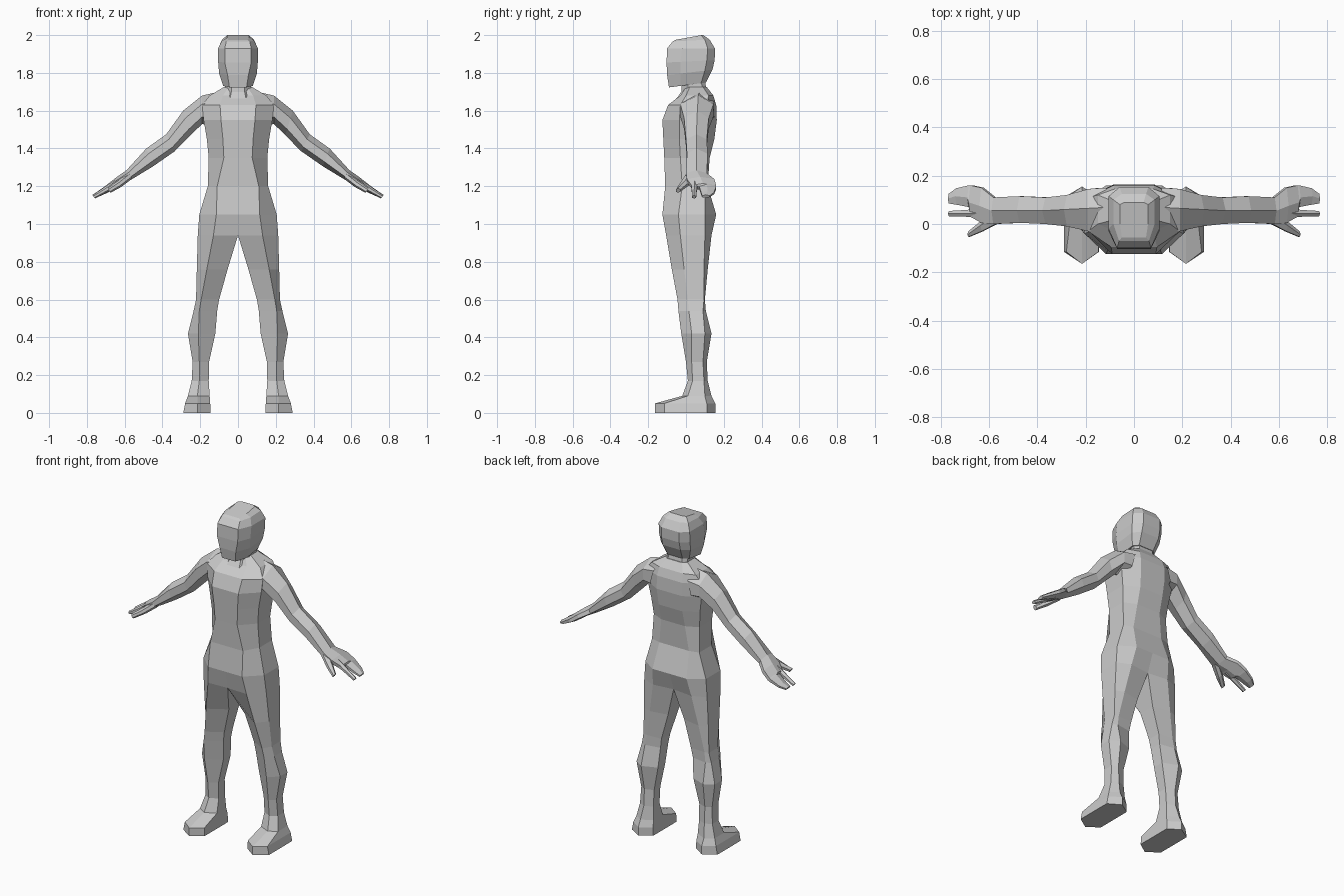
import bpy, bmesh
from mathutils import Vector

grey = bpy.data.materials.new("light_grey")
grey.diffuse_color = (0.6, 0.6, 0.6, 1)


def loft(name, rings, cap_start=False, cap_end=False, mirror=False):
    """Skin a list of equal-length point rings into a flat-faced shell."""
    bm = bmesh.new()
    vs = [[bm.verts.new(p) for p in r] for r in rings]
    n = len(vs[0])
    for a, b in zip(vs, vs[1:]):
        for i in range(n):
            j = (i + 1) % n
            bm.faces.new((a[i], a[j], b[j], b[i]))
    if cap_start:
        bm.faces.new(vs[0][::-1])
    if cap_end:
        bm.faces.new(vs[-1])
    bmesh.ops.recalc_face_normals(bm, faces=bm.faces)
    # faces lying on the centre plane would be hidden inside the body
    inner = [f for f in bm.faces if all(abs(v.co.x) < 1e-5 for v in f.verts)]
    bmesh.ops.delete(bm, geom=inner, context='FACES')
    me = bpy.data.meshes.new(name)
    bm.to_mesh(me)
    bm.free()
    me.materials.append(grey)
    ob = bpy.data.objects.new(name, me)
    bpy.context.collection.objects.link(ob)
    if mirror:
        ob.modifiers.new("mirror", 'MIRROR').use_mirror_merge = False
    return ob


def body_ring(z, fx, yf, sx, y1, y2, bx, yb, tilt=0.0):
    """Symmetric section: flat front, flat sides, slightly split back."""
    half = [(fx, yf), (sx, y1), (sx, y2), (bx, yb)]
    pts = half + [(0, yb)] + [(-x, y) for x, y in half[::-1]]
    return [(x, y, z + tilt * y) for x, y in pts]


def leg_ring(z, xi, cx, xo, yf, y1, y2, yb, i1=None, i2=None):
    """Six-sided section with a ridge down the front and the back."""
    i1 = y1 if i1 is None else i1
    i2 = y2 if i2 is None else i2
    return [(cx, yf, z), (xo, y1, z), (xo, y2, z), (cx, yb, z), (xi, i2, z), (xi, i1, z)]


def arm_ring(xt, zt, xb, zb, yf, yr, yb):
    """Six-sided section between a top and a bottom ridge."""
    t, b = Vector((xt, yr, zt)), Vector((xb, yr, zb))
    ring = []
    for y, k in ((yr, 0), (yf, .3), (yf, .75), (yr, 1), (yb, .75), (yb, .3)):
        p = t.lerp(b, k)
        ring.append((p.x, y, p.z))
    return ring


# torso, open below where the legs continue it
loft("torso", [body_ring(*r) for r in (
    (1.05, .115, -.125, .205, -.04, .10, .115, .16),
    (1.20, .11, -.11, .16, -.02, .10, .10, .115),
    (1.35, .075, -.115, .155, -.03, .09, .08, .125),
    (1.45, .08, -.12, .165, -.035, .10, .08, .15),
    (1.55, .09, -.125, .182, -.035, .11, .085, .163),
    (1.63, .095, -.095, .19, -.03, .11, .085, .16),
    (1.68, .08, -.03, .15, .0, .12, .08, .145),
    (1.725, .05, .0, .075, .02, .09, .05, .11))], cap_end=True)

# neck
loft("neck", [body_ring(*r) for r in (
    (1.65, .045, -.06, .08, .0, .09, .05, .115),
    (1.70, .035, -.025, .07, .01, .09, .05, .11),
    (1.76, .035, -.02, .07, .01, .08, .045, .10))])

# head
loft("head", [body_ring(*r) for r in (
    (1.735, .045, -.09, .078, -.03, .08, .05, .105, .13),
    (1.80, .055, -.10, .10, -.03, .10, .06, .14, .12),
    (1.86, .07, -.103, .105, -.03, .11, .06, .152, .05),
    (1.93, .07, -.10, .105, -.02, .115, .06, .153, .0),
    (1.97, .062, -.07, .085, .0, .10, .05, .125, .05),
    (1.985, .05, -.055, .058, .0, .08, .04, .09, .18))], True, True)

# legs running down into pointed feet
loft("legs", [leg_ring(*r) for r in (
    (1.05, 0, .115, .205, -.125, -.04, .10, .16, -.125, .16),
    (.94, 0, .13, .213, -.105, -.03, .10, .135, -.10, .12),
    (.76, .055, .165, .218, -.075, -.01, .095, .115),
    (.60, .10, .195, .222, -.045, .01, .095, .10),
    (.54, .11, .205, .235, -.04, .015, .09, .105),
    (.42, .12, .21, .265, -.025, .03, .10, .135),
    (.27, .153, .205, .24, .0, .03, .09, .11),
    (.17, .155, .205, .245, .01, .035, .095, .115),
    (.09, .15, .215, .265, -.02, .01, .10, .135),
    (.05, .147, .215, .28, -.165, -.115, .11, .155),
    (.0, .145, .215, .29, -.165, -.115, .11, .155))], cap_end=True, mirror=True)

# arms, narrowing to the wrist and flattening into the palm and grouped fingers
loft("arms", [arm_ring(*r) for r in (
    (.10, 1.70, .15, 1.52, -.03, .07, .15),
    (.19, 1.68, .19, 1.53, -.03, .065, .145),
    (.29, 1.60, .25, 1.47, -.01, .06, .12),
    (.38, 1.475, .335, 1.385, .0, .055, .11),
    (.485, 1.40, .45, 1.305, .005, .055, .115),
    (.59, 1.285, .565, 1.235, .0, .055, .11),
    (.64, 1.25, .615, 1.21, .005, .075, .15),
    (.685, 1.215, .66, 1.18, .03, .09, .16),
    (.69, 1.21, .67, 1.175, .07, .11, .16),
    (.74, 1.175, .725, 1.15, .08, .115, .148),
    (.77, 1.155, .76, 1.138, .085, .105, .125))], cap_end=True, mirror=True)

# pointing finger and thumb
loft("index_finger", [arm_ring(*r) for r in (
    (.64, 1.24, .625, 1.205, .025, .045, .065),
    (.70, 1.20, .685, 1.172, .03, .044, .058),
    (.77, 1.152, .757, 1.135, .032, .043, .054))], cap_end=True, mirror=True)
loft("thumb", [arm_ring(*r) for r in (
    (.58, 1.275, .56, 1.24, .0, .03, .05),
    (.635, 1.23, .62, 1.195, -.03, -.005, .015),
    (.69, 1.19, .675, 1.165, -.053, -.045, -.03))], cap_end=True, mirror=True)
